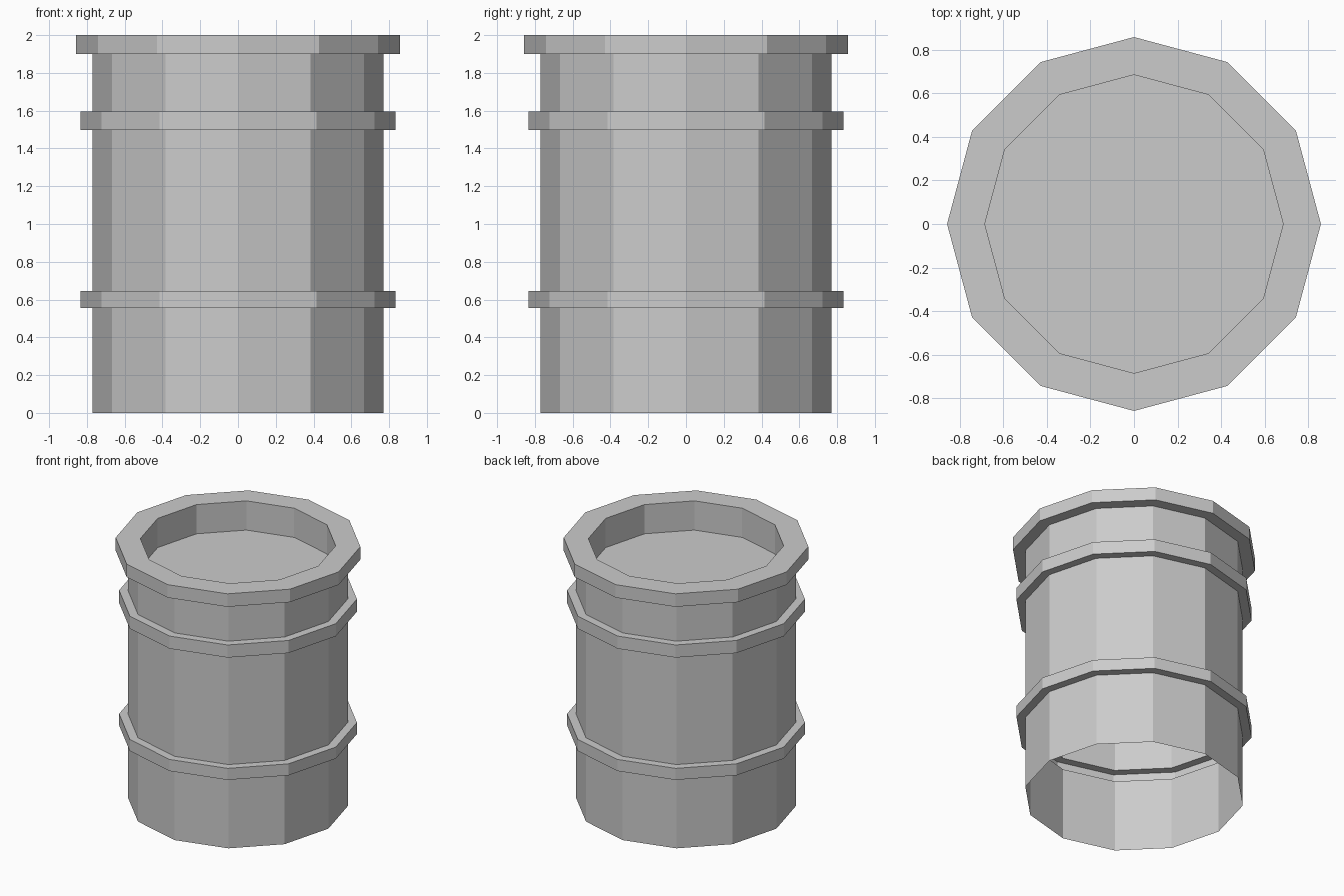
import bpy, bmesh
from math import cos, sin, tau

if "Cube" in bpy.data.objects:
    bpy.data.objects.remove(bpy.data.objects["Cube"])

SIDES = 12
BODY, BAND, RIM, WELL = 0.77, 0.833, 0.857, 0.684


def band(z0, z1):
    # Raised hoop pressed out of the drum wall
    return [(BODY, z0), (BAND, z0), (BAND, z1), (BODY, z1)]


# Single-wall shell: open bottom, two hoops, thick rim, sunken lid
profile = ([(BODY, 0)] + band(0.556, 0.645) + band(1.498, 1.595)
           + [(BODY, 1.9), (RIM, 1.9), (RIM, 2), (WELL, 2), (WELL, 1.775)])

bm = bmesh.new()
rings = [[bm.verts.new((r * cos(tau * i / SIDES), r * sin(tau * i / SIDES), z))
          for i in range(SIDES)] for r, z in profile]
for low, high in zip(rings, rings[1:]):
    for i in range(SIDES):
        j = (i + 1) % SIDES
        bm.faces.new((low[i], low[j], high[j], high[i]))

# Lid floor
bm.faces.new(rings[-1])

mesh = bpy.data.meshes.new("barrel")
bm.to_mesh(mesh)
bm.free()
bpy.context.collection.objects.link(bpy.data.objects.new("barrel", mesh))
